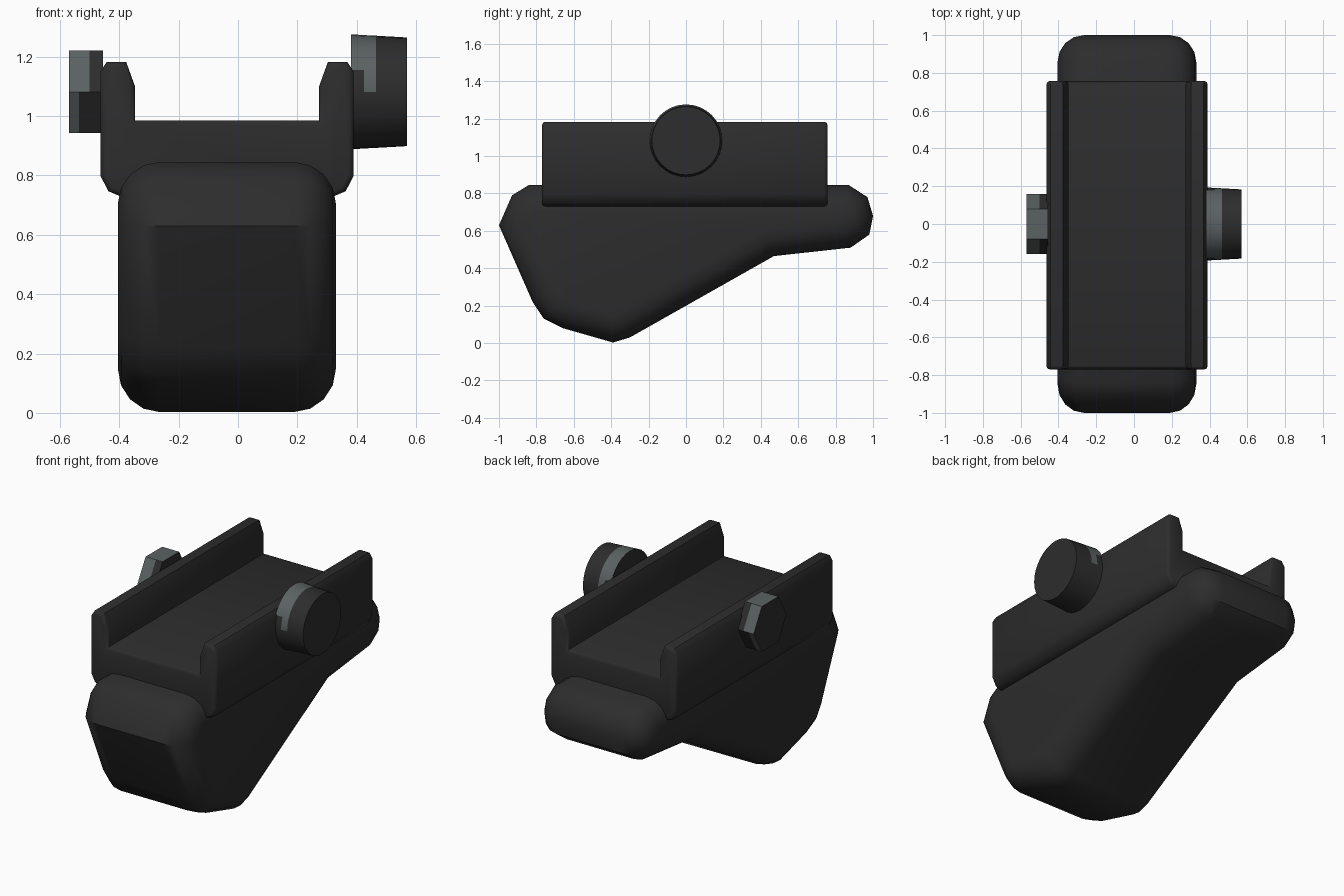
import bpy, bmesh, math
from mathutils import Vector

if "Cube" in bpy.data.objects:
    bpy.data.objects.remove(bpy.data.objects["Cube"])


def material(name, rgb):
    m = bpy.data.materials.new(name)
    m.diffuse_color = (*rgb, 1)
    m.use_nodes = True
    m.node_tree.nodes["Principled BSDF"].inputs["Base Color"].default_value = m.diffuse_color
    return m


BLACK = material("matte_black", (0.026, 0.026, 0.026))
STEEL = material("worn_steel", (0.105, 0.12, 0.12))


def loft(name, rings, mats=(BLACK,), smooth=40):
    """Skin a list of equally long closed rings and cap both ends."""
    bm = bmesh.new()
    vs = [[bm.verts.new(p) for p in r] for r in rings]
    n = len(vs[0])
    for a, b in zip(vs, vs[1:]):
        for i in range(n):
            j = (i + 1) % n
            bm.faces.new((a[i], a[j], b[j], b[i]))
    bm.faces.new(vs[0][::-1])
    bm.faces.new(vs[-1])
    bmesh.ops.recalc_face_normals(bm, faces=bm.faces[:])
    me = bpy.data.meshes.new(name)
    bm.to_mesh(me)
    bm.free()
    for m in mats:
        me.materials.append(m)
    ob = bpy.data.objects.new(name, me)
    bpy.context.collection.objects.link(ob)
    bpy.ops.object.select_all(action='DESELECT')
    ob.select_set(True)
    bpy.context.view_layer.objects.active = ob
    bpy.ops.object.shade_smooth_by_angle(angle=math.radians(smooth))
    return ob


def inset(poly, d):
    """Mitred inward offset of a counter-clockwise outline."""
    pts = [Vector(p) for p in poly]
    out = []
    for i, p in enumerate(pts):
        e1 = (p - pts[i - 1]).normalized()
        e2 = (pts[(i + 1) % len(pts)] - p).normalized()
        n1, n2 = Vector((-e1.y, e1.x)), Vector((-e2.y, e2.x))
        out.append(p + (n1 + n2) * d / (1 + n1.dot(n2)))
    return out


def rounded_prism(name, poly, lo, hi, width, depth, steps, place, smooth=40):
    """Extrude an outline with rounded rims at both ends."""
    arc = [math.pi / 2 * k / steps for k in range(steps + 1)]
    prof = [(depth * (1 - math.cos(a)), width * (1 - math.sin(a))) for a in arc]
    stations = [(lo + t, d) for t, d in prof]
    stations += [(hi - t, d) for t, d in reversed(prof)]
    rings = [[place(p, s) for p in inset(poly, d)] for s, d in stations]
    return loft(name, rings, smooth=smooth)


# Main body: side outline, thick rounded edges
body_outline = [(-1, .63), (-.82, .22), (-.76, .13), (-.66, .08), (-.39, .003),
                (-.30, .03), (.47, .465), (.88, .51), (.98, .58), (1, .68),
                (.97, .78), (.87, .845), (-.84, .845), (-.93, .79)]
rounded_prism("body", body_outline, -.405, .33, .14, .14, 4,
              lambda p, s: (s, p.x, p.y))

# Channel-shaped clamp rail on top
half = [(.36, .73), (.40, .747), (.427, .80), (.427, 1.15), (.405, 1.183),
        (.34, 1.183), (.31, 1.10), (.31, .985)]
cx = -.037
rail_outline = [(cx + x, z) for x, z in half] + [(cx - x, z) for x, z in reversed(half)]
rounded_prism("clamp_rail", rail_outline, -.77, .757, .018, .018, 2,
              lambda p, s: (p.x, s, p.y), smooth=50)


# Turned parts along x
def turned(name, stations, sides, is_steel):
    rings = [[(x, r * math.cos(2 * math.pi * i / sides),
               1.082 + r * math.sin(2 * math.pi * i / sides))
              for i in range(sides)] for x, r in stations]
    ob = loft(name, rings, (BLACK, STEEL), smooth=30)
    for f in ob.data.polygons:
        if abs(f.normal.x) < .5 and is_steel(f.center, f.normal):
            f.material_index = 1
    return ob


# Round knob, worn along the upper inner band
turned("clamp_knob", [(.38, .194), (.425, .191), (.465, .189), (.57, .183)], 32,
       lambda c, n: c.x < .465 and n.z > (.4 if c.x < .425 else .05))

# Hex nut, worn on its outer band and top
turned("hex_nut", [(-.57, .16), (-.535, .16), (-.50, .16), (-.455, .16)], 6,
       lambda c, n: n.z > .95 or (c.x < -.5 and n.z > 0) or (c.x < -.535 and n.z > -.9))
